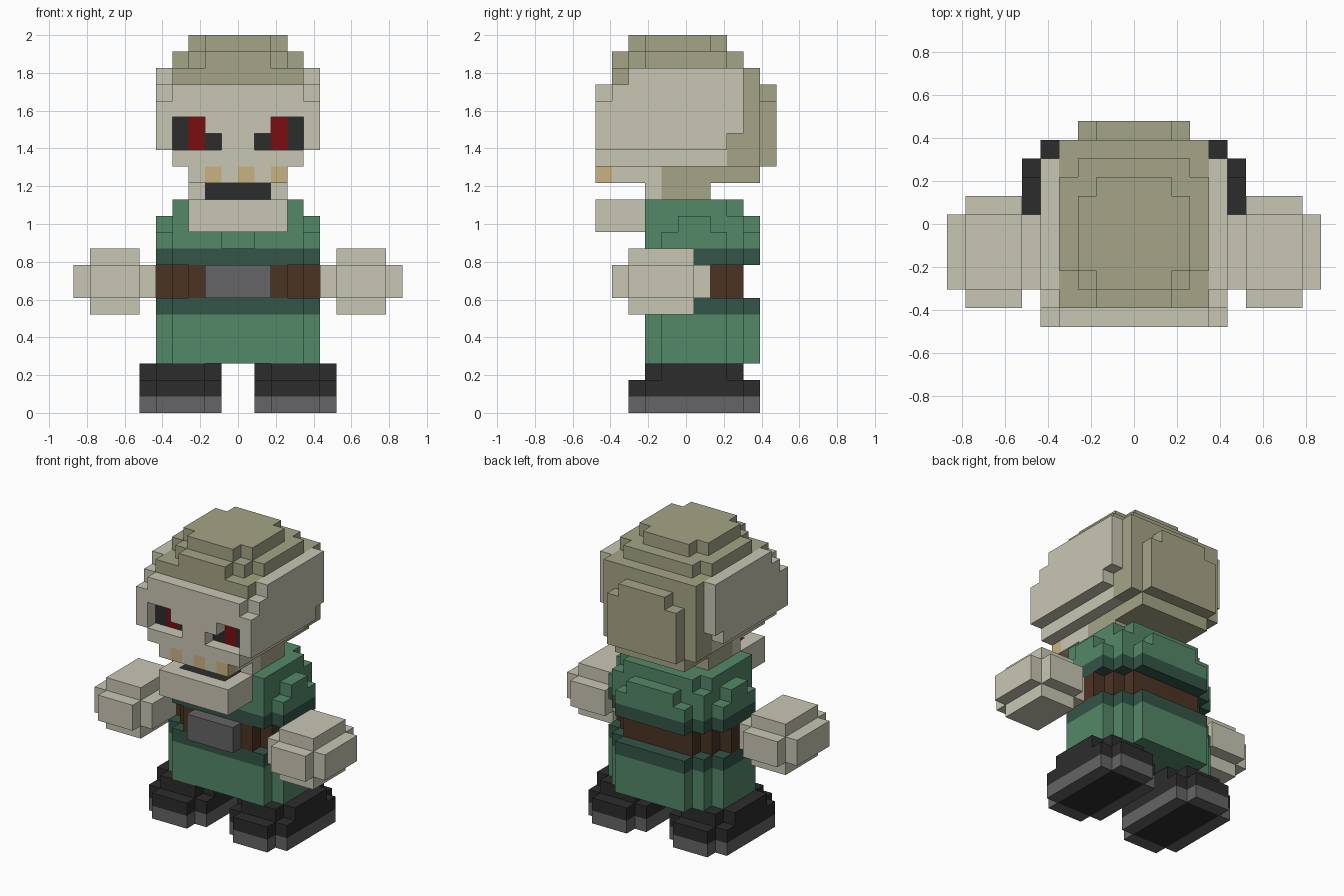
import bpy, bmesh

if "Cube" in bpy.data.objects:
    bpy.data.objects.remove(bpy.data.objects["Cube"])

U = 2 / 23                      # edge of one block; the figure is 20 x 11 x 23 blocks


def srgb(h):
    c = [int(h[i:i + 2], 16) / 255 for i in (0, 2, 4)]
    return [v / 12.92 if v <= 0.04045 else ((v + 0.055) / 1.055) ** 2.4 for v in c] + [1]


MATS = {}
for name, code in {"pale skin": "c9c7b4", "olive skin": "a5a587", "green cloth": "548868",
                   "dark green cloth": "335547", "brown leather": "4b3423", "grey metal": "656466",
                   "black": "2c2c2d", "red eye": "7b0d10", "yellow tooth": "c9b381"}.items():
    MATS[name] = bpy.data.materials.new(name)
    MATS[name].diffuse_color = srgb(code)

cells = {}                      # block position -> (part, colour)


def box(part, colour, x0, x1, y0, y1, z0, z1):
    """Fill blocks; a colour of None carves them away. y counts from the front, 0 to 11."""
    for x in range(x0, x1):
        for y in range(y0, y1):
            for z in range(z0, z1):
                if colour:
                    cells[x, y, z] = (part, colour)
                else:
                    cells.pop((x, y, z), None)


def slab(part, colour, z0, z1, *steps):
    """Stack of centred boxes (half width, front, back) giving a stepped outline."""
    for hw, y0, y1 in steps:
        box(part, colour, -hw, hw, y0, y1, z0, z1)


def pair(part, colour, x0, x1, *yz):
    """The same box on both sides."""
    box("right_" + part, colour, x0, x1, *yz)
    box("left_" + part, colour, -x1, -x0, *yz)


# Boots: rounded soles with a dark tread, and a stepped upper
for z, colour in ((0, "grey metal"), (1, "black")):
    pair("boot", colour, 1, 6, 3, 9, z, z + 1)
    pair("boot", colour, 2, 5, 2, 10, z, z + 1)
pair("boot", "black", 2, 5, 3, 9, 0, 1)
pair("boot", "black", 1, 6, 4, 8, 2, 3)
pair("boot", "black", 2, 5, 3, 9, 2, 3)

# Tunic: skirt, trims and chest
plan = ((5, 4, 8), (4, 3, 9), (3, 3, 10))
slab("tunic_skirt", "green cloth", 3, 6, *plan)
slab("tunic_skirt", "dark green cloth", 6, 7, *plan)
slab("tunic_chest", "dark green cloth", 9, 10, *plan)
slab("tunic_chest", "green cloth", 10, 11, *plan)
slab("tunic_chest", "green cloth", 11, 12, (5, 5, 7), (4, 3, 9), (2, 3, 10))
slab("tunic_chest", "green cloth", 12, 13, (4, 3, 8), (3, 3, 9))
slab("tunic_chest", None, 10, 11, (1, 3, 4))

# Belt and buckle
slab("belt", "brown leather", 7, 9, (5, 5, 7), (4, 4, 8), (3, 3, 9))
slab("buckle", "grey metal", 7, 9, (2, 2, 3))

# Fists
pair("fist", "pale skin", 6, 9, 2, 6, 6, 10)
pair("fist", "pale skin", 6, 9, 1, 7, 7, 9)
pair("fist", "pale skin", 5, 10, 2, 6, 7, 9)

# Jaw with dark mouth floor, and neck
slab("jaw", "pale skin", 11, 13, (3, 0, 4))
slab("jaw", "black", 12, 13, (2, 1, 4))
slab("neck", "olive skin", 13, 14, (3, 4, 7))
slab("neck", "pale skin", 13, 14, (3, 3, 4))
slab("neck", "black", 13, 14, (2, 3, 4))

# Head: pale face and sides
slab("head", "pale skin", 14, 15, (3, 0, 4))
slab("head", "pale skin", 15, 16, (4, 0, 8))
slab("head", "pale skin", 16, 17, (5, 0, 8))
slab("head", "pale skin", 17, 19, (5, 0, 9))
slab("head", "pale skin", 19, 20, (5, 1, 9), (4, 0, 1))
slab("head", "pale skin", 20, 21, (5, 2, 9))

# Head: olive crown and back
slab("head", "olive skin", 14, 15, (3, 4, 10))
slab("head", "olive skin", 15, 20, (4, 8, 10))
slab("head", "olive skin", 20, 21, (4, 1, 10))
slab("head", "olive skin", 21, 22, (4, 3, 8), (3, 2, 9), (2, 1, 9))
slab("head", "olive skin", 22, 23, (3, 3, 7), (2, 2, 8))
slab("head", "olive skin", 15, 19, (3, 10, 11))
slab("head", "olive skin", 19, 20, (2, 10, 11))

# Teeth
for x in (-2, 0, 2):
    box("teeth", "yellow tooth", x, x + 1, 0, 1, 14, 15)

# Eyes: sockets one block deep with a red iris
for x, colour, top in ((3, "black", 18), (2, "red eye", 18), (1, "black", 17)):
    pair("eye", None, x, x + 1, 0, 1, 16, top)
    pair("eye", colour, x, x + 1, 1, 2, 16, top)


# Outer skin: one object per part, only exposed block sides, merged into large faces
def quad(p, axis, sign):
    a, b = (axis + 1) % 3, (axis + 2) % 3
    out = []
    for da, db in ((0, 0), (1, 0), (1, 1), (0, 1)):
        q = list(p)
        q[axis] += sign > 0
        q[a] += da
        q[b] += db
        out.append(tuple(q))
    return out if sign > 0 else out[::-1]


for part in sorted({c[0] for c in cells.values()}):
    bm, verts, slots = bmesh.new(), {}, []
    for p, (owner, colour) in cells.items():
        if owner != part:
            continue
        if colour not in slots:
            slots.append(colour)
        for axis in range(3):
            for sign in (-1, 1):
                n = list(p)
                n[axis] += sign
                if tuple(n) in cells:
                    continue
                loop = []
                for x, y, z in quad(p, axis, sign):
                    if (x, y, z) not in verts:
                        verts[x, y, z] = bm.verts.new((x * U, (y - 5.5) * U, z * U))
                    loop.append(verts[x, y, z])
                bm.faces.new(loop).material_index = slots.index(colour)
    bmesh.ops.dissolve_limit(bm, angle_limit=0.01, verts=bm.verts[:], edges=bm.edges[:],
                             delimit={'MATERIAL'})
    me = bpy.data.meshes.new(part)
    bm.to_mesh(me)
    bm.free()
    for colour in slots:
        me.materials.append(MATS[colour])
    bpy.context.collection.objects.link(bpy.data.objects.new(part, me))

for m in bpy.data.materials:
    if m.users and not m.is_grease_pencil:
        m.use_nodes = True
        m.node_tree.nodes["Principled BSDF"].inputs["Base Color"].default_value = m.diffuse_color
